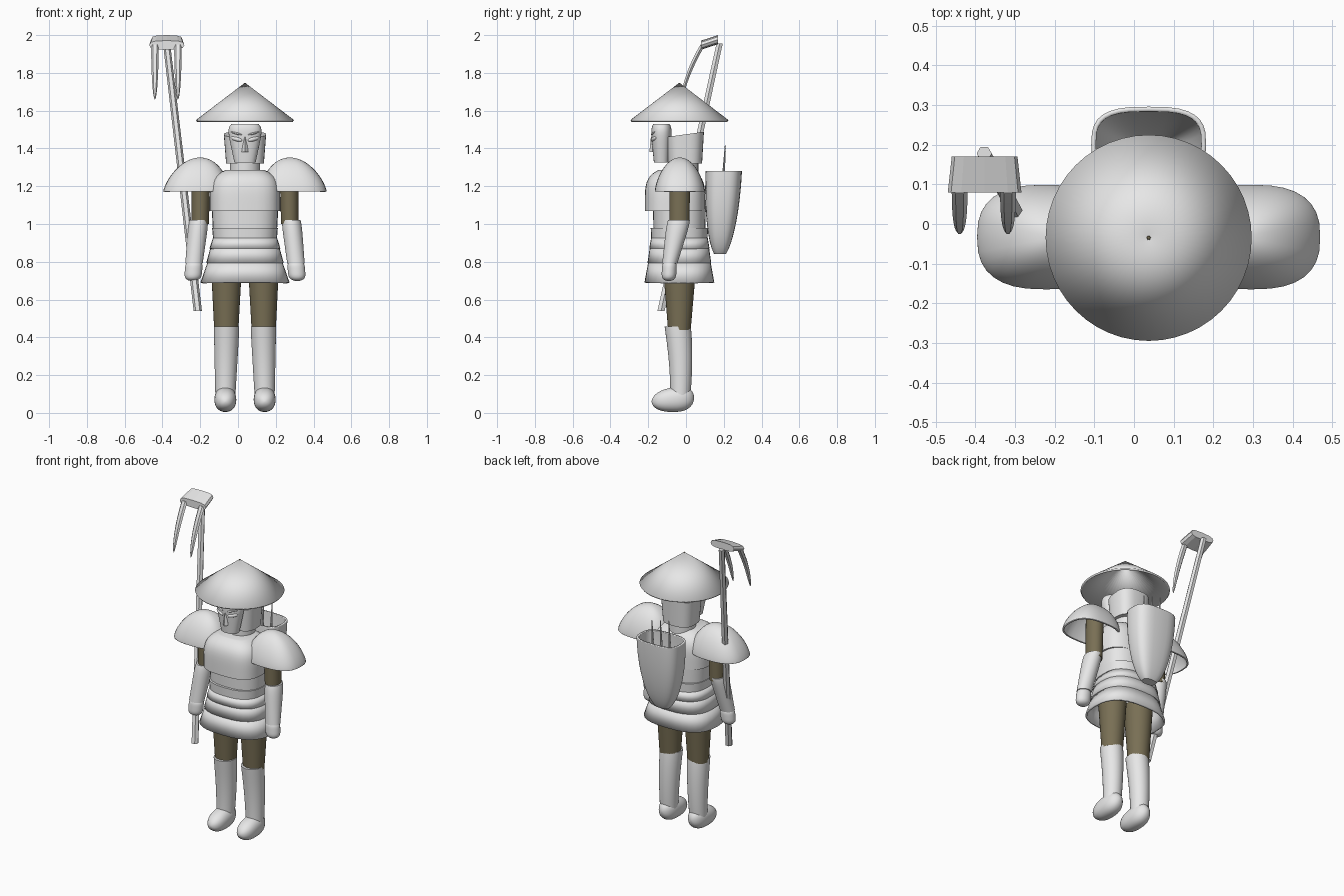
import bpy, bmesh, math
from mathutils import Vector

cube = bpy.data.objects.get("Cube")
if cube:
    bpy.data.objects.remove(cube, do_unlink=True)

CENTRE = Vector((.037, -.035, 0))   # vertical axis of the body


def material(name, *rgb):
    made = bpy.data.materials.new(name)
    made.use_nodes = True
    made.diffuse_color = (*rgb, 1)
    shader = made.node_tree.nodes["Principled BSDF"]
    shader.inputs["Base Color"].default_value = made.diffuse_color
    return made


GREY = material("light grey", .8, .8, .8)
BROWN = material("olive brown cloth", .19, .16, .09)


# Radius rules along a part, from its start (0) to its end (1)
def straight(t):
    return 1


def closing(power, amount=1):
    return lambda t: math.sqrt(max(0, 1 - amount * t ** power))


def pod(power):
    return lambda t: math.sqrt(max(0, 1 - abs(2 * t - 1) ** power))


def loft(name, start, end, size, end_size=None, rule=straight, mat=GREY, sides=32,
         power=2, along_y=False, bend=0, wall=0, smooth=True):
    """Sweep a superellipse from start to end; a wall makes it an open shell."""
    start, end = Vector(start), Vector(end)
    size = Vector(size)
    end_size = Vector(end_size or size)
    steps = 1 if rule is straight else 16
    bm = bmesh.new()
    loops = []
    for step in range(steps + 1):
        t = (1 - math.cos(math.pi * step / steps)) / 2
        middle = start.lerp(end, t) + Vector((0, bend * 4 * t * (1 - t), 0))
        radius = size.lerp(end_size, t) * max(rule(t), .04)
        loop = []
        for i in range(sides):
            angle = math.tau * i / sides
            u, v = (math.copysign(abs(w) ** (2 / power), w) * r
                    for w, r in zip((math.cos(angle), math.sin(angle)), radius))
            offset = (u, 0, v) if along_y else (u, v, 0)
            loop.append(bm.verts.new(middle + Vector(offset)))
        loops.append(loop)
    for low, high in zip(loops, loops[1:]):
        for i in range(sides):
            bm.faces.new((low[i - 1], low[i], high[i], high[i - 1]))
    bm.faces.new(loops[-1])
    if not wall:
        bm.faces.new(loops[0])
    bmesh.ops.recalc_face_normals(bm, faces=bm.faces)
    if wall:
        # An open tube keeps only its side faces
        if rule is straight:
            bmesh.ops.delete(bm, geom=[f for f in bm.faces if len(f.verts) > 4], context='FACES_ONLY')
    mesh = bpy.data.meshes.new(name)
    bm.to_mesh(mesh)
    bm.free()
    mesh.materials.append(mat)
    part = bpy.data.objects.new(name, mesh)
    bpy.context.collection.objects.link(part)
    if wall:
        shell = part.modifiers.new("wall", 'SOLIDIFY')
        shell.thickness = wall
        shell.offset = -1
    if smooth:
        bpy.ops.object.select_all(action='DESELECT')
        part.select_set(True)
        bpy.context.view_layer.objects.active = part
        bpy.ops.object.shade_smooth_by_angle(angle=math.radians(35))
    return part


def body(name, bottom, top, size, end_size=None, y=0, **options):
    """Part standing on the body axis, y is its shift from that axis."""
    return loft(name, CENTRE + Vector((0, y, bottom)), CENTRE + Vector((0, y, top)),
                size, end_size, **options)


# Conical hat, hollow underneath
body("hat", 1.55, 1.745, (.26, .26), (.004, .004), sides=48, wall=.012)
body("hat_tip", 1.735, 1.747, (.01, .01), (.004, .004), mat=BROWN, sides=6)

# Neck, head with a crown sloping down to the face, and mask
body("neck", 1.26, 1.34, (.08, .08), y=.02)
head = body("head", 1.32, 1.475, (.1, .09), (.112, .1), y=.03, power=2.8)
for vertex in head.data.vertices:
    if vertex.co.z > 1.45:
        vertex.co.z += vertex.co.y * .14
body("mask", 1.325, 1.53, (.056, .04), (.1, .06), y=-.095, power=2.3, rule=closing(8, .5))
loft("nose", (CENTRE.x, -.178, 1.38), (CENTRE.x, -.178, 1.46), (.018, .016), (.006, .008),
     sides=4, smooth=False)

# Chest and overlapping waist bands
body("chest", 1.07, 1.285, (.187, .16), y=-.023, power=3, rule=closing(5, .7))
body("upper_waist", .97, 1.08, (.17, .137), (.176, .14), power=2.6)
body("lower_waist", .91, .98, (.168, .148), (.174, .152), power=2.6)


# Flared skirt of three open bands, deeper as they widen
def footprint(width):
    return width, .06 + .53 * width


for name, bottom, top, wide, narrow in (("top", .87, .925, .188, .17),
                                        ("middle", .795, .885, .205, .18),
                                        ("lower", .69, .805, .236, .196)):
    body(name + "_skirt_band", bottom, top, footprint(wide), footprint(narrow),
         power=2.6, wall=.012)

for side, mirror in (("left", 1), ("right", -1)):
    def limb(part, start, end, size, end_size=None, **options):
        """Part on one side, with x measured outwards from the body axis."""
        ends = [(CENTRE.x + mirror * x, y, z) for x, y, z in (start, end)]
        return loft(side + "_" + part, *ends, size, end_size, **options)

    # Eyes and brows on the mask
    for part, z, height in (("eye", 1.45, .012), ("brow", 1.48, .007)):
        feature = limb(part, (0, -.012, 0), (0, .012, 0), (.033, height),
                       rule=pod(2), along_y=True, sides=16)
        feature.location = (mirror * .045, -.17, z)
        feature.rotation_euler = (0, -mirror * .25, mirror * .4)
        feature.data.transform(feature.matrix_basis.Translation(-Vector((CENTRE.x, 0, 0))))
        feature.location.x += CENTRE.x

    # Shoulder guard, an open dome
    limb("shoulder_guard", (.258, -.033, 1.172), (.238, -.033, 1.352), (.175, .132),
         rule=closing(1.5), power=2.6, wall=.01)

    # Arm
    limb("upper_arm", (.237, -.035, 1), (.233, -.033, 1.3), (.046, .053), (.05, .056), mat=BROWN)
    limb("forearm", (.27, -.086, .79), (.245, -.037, 1.022), (.046, .04), (.054, .064),
         rule=closing(8, .2))
    limb("hand", (.277, -.092, .698), (.268, -.086, .81), (.046, .039), rule=pod(4))

    # Leg and boot
    limb("thigh", (.099, -.035, .44), (.098, -.034, .8), (.064, .06), (.083, .09), mat=BROWN)
    limb("shin_guard", (.104, -.03, .09), (.097, -.044, .458), (.053, .053), (.068, .071),
         bend=.008, rule=closing(9, .05))
    limb("boot", (.104, -.182, .06), (.104, .043, .08), (.058, .055), (.058, .075),
         rule=pod(2.6), power=2.2, along_y=True)

# Open back basket with a rounded bottom, holding three pointed sticks
loft("basket", (CENTRE.x, .2, 1.28), (CENTRE.x, .18, .84), (.145, .096),
     rule=closing(2, .9), power=3, wall=.012)
for place, x in (("right", -.06), ("middle", 0), ("left", .06)):
    loft(place + "_basket_stick", (CENTRE.x + x, .18, 1), (CENTRE.x + x, .208, 1.4 - x / 4),
         (.015, .015), (.003, .003), sides=6, smooth=False)

# Long-handled claw held in the right hand
loft("claw_handle", (-.213, -.132, .54), (-.378, .178, 1.955), (.022, .022), (.019, .019),
     sides=6, smooth=False)
loft("claw_head", (-.377, .08, 1.947), (-.377, .17, 1.976), (.093, .024), (.083, .024),
     sides=12, power=3, along_y=True, smooth=False)
for side, x in (("right", -.44), ("left", -.318)):
    loft(side + "_tine", (x, .09, 1.95), (x, -.024, 1.66), (.02, .015), sides=6,
         rule=closing(2), bend=-.015, smooth=False)
